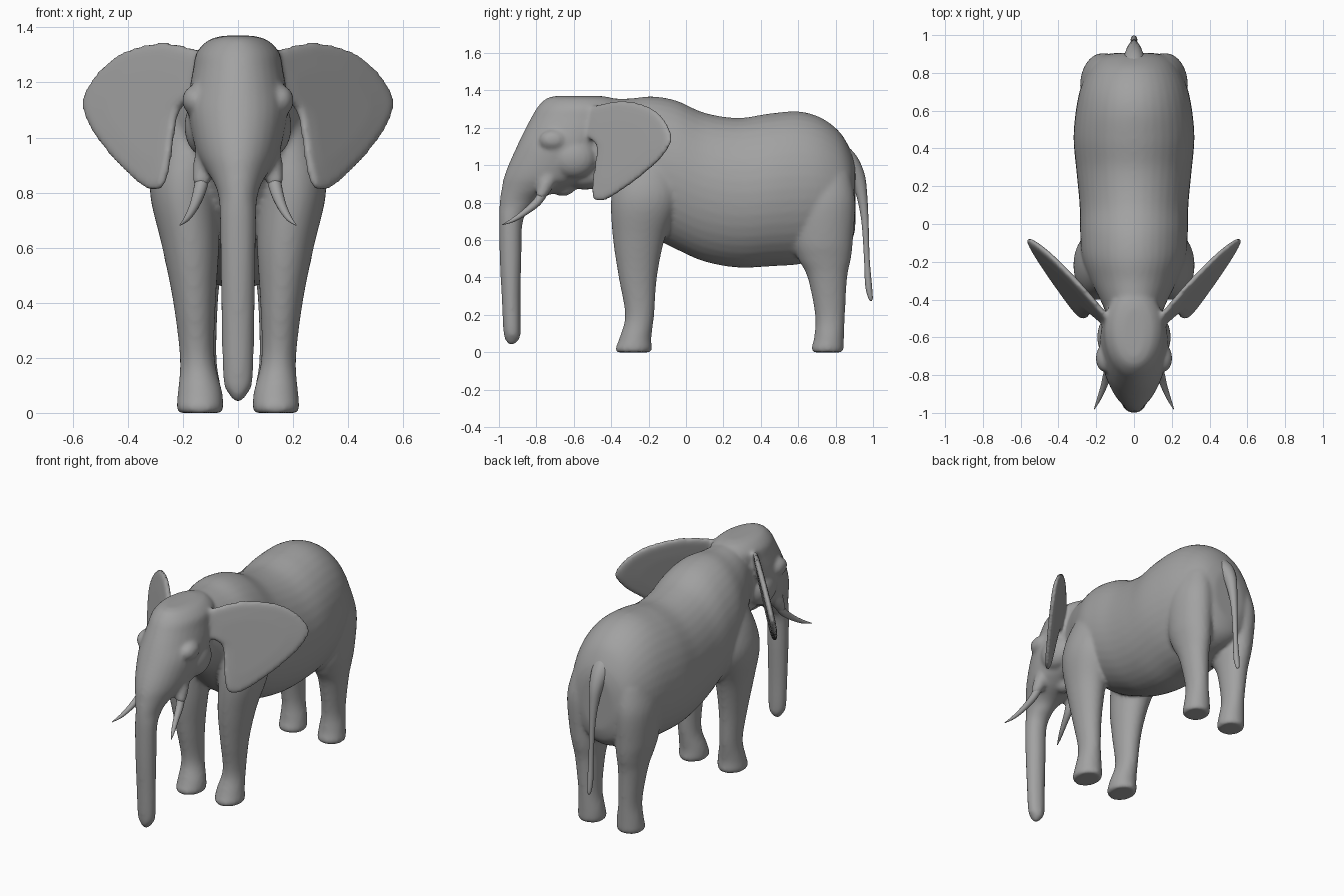
import bpy, bmesh, math
from mathutils import Vector, Matrix

cube = bpy.data.objects.get("Cube")
if cube:
    bpy.data.objects.remove(cube, do_unlink=True)

hide = bpy.data.materials.new("grey hide")
hide.use_nodes = True
GREY = (0.36, 0.36, 0.36, 1)
hide.diffuse_color = GREY
hide.node_tree.nodes["Principled BSDF"].inputs["Base Color"].default_value = GREY


def spline(rows, steps=5):
    """Smoothly resample rows of numbers."""
    pts = [Vector(r) for r in rows]
    pts = [pts[0]] + pts + [pts[-1]]
    out = []
    for a, b, c, d in zip(pts, pts[1:], pts[2:], pts[3:]):
        for i in range(steps):
            t = i / steps
            out.append(b + (c - a) * (t / 2) + (a * 2 - b * 5 + c * 4 - d) * (t * t / 2)
                       + (b * 3 - a - c * 3 + d) * (t ** 3 / 2))
    return out + [pts[-1]]


def skin(bm, rings):
    """Bridge closed rings of points and cap both ends."""
    loops = [[bm.verts.new(p) for p in ring] for ring in rings]
    n = len(loops[0])
    for a, b in zip(loops, loops[1:]):
        for i in range(n):
            j = (i + 1) % n
            bm.faces.new((a[i], a[j], b[j], b[i]))
    bm.faces.new(loops[0][::-1])
    bm.faces.new(loops[-1])


def circle(n=32):
    return [(math.cos(math.tau * i / n), math.sin(math.tau * i / n)) for i in range(n)]


def stack(bm, rows, side=1):
    """Loft of level slices: z, front y, back y, centre x, half width."""
    skin(bm, [[(side * (x + c * w), (f + b) / 2 + s * (b - f) / 2, z) for c, s in circle()]
              for z, f, b, x, w in spline(rows)])


def tube(bm, rows, side=1):
    """Round tube along a path: x, y, z, radius."""
    path = spline(rows)
    rings = []
    for i, p in enumerate(path):
        along = path[min(i + 1, len(path) - 1)].xyz - path[max(i - 1, 0)].xyz
        u = along.cross(Vector((1, 0, 0))).normalized()
        v = along.cross(u).normalized()
        ring = [p.xyz + (u * c + v * s) * p.w for c, s in circle(16)]
        rings.append([(side * q.x, q.y, q.z) for q in ring])
    skin(bm, rings)


def blob(bm, centre, size):
    bmesh.ops.create_uvsphere(bm, u_segments=24, v_segments=16, radius=1,
                              matrix=Matrix.LocRotScale(centre, None, size))


def finish(bm, name):
    bmesh.ops.recalc_face_normals(bm, faces=bm.faces)
    mesh = bpy.data.meshes.new(name)
    bm.to_mesh(mesh)
    bm.free()
    mesh.materials.append(hide)
    mesh.shade_smooth()
    ob = bpy.data.objects.new(name, mesh)
    bpy.context.collection.objects.link(ob)
    return ob


body = bmesh.new()

# Torso and neck: y, top, bottom, half width
torso = [(-.55, 1.33, .92, .12), (-.42, 1.355, .85, .17), (-.3, 1.357, .72, .23),
         (-.18, 1.368, .62, .275), (-.05, 1.345, .55, .285), (.1, 1.28, .485, .288),
         (.28, 1.253, .453, .305), (.45, 1.277, .46, .32), (.6, 1.288, .47, .308),
         (.72, 1.255, .5, .283), (.82, 1.18, .53, .24), (.88, 1.08, .58, .19),
         (.905, 1.0, .66, .11)]
skin(body, [[(c * w, y, (t + b) / 2 + s * (t - b) / 2) for c, s in circle(40)]
            for y, t, b, w in spline(torso)])

# Head and trunk
stack(body, [(1.37, -.7, -.45, 0, .05), (1.355, -.75, -.38, 0, .105), (1.31, -.795, -.33, 0, .15),
             (1.25, -.83, -.33, 0, .163), (1.18, -.867, -.35, 0, .175), (1.1, -.905, -.4, 0, .182),
             (1.0, -.95, -.45, 0, .165), (.93, -.975, -.5, 0, .145), (.88, -.985, -.62, 0, .115),
             (.83, -.993, -.76, 0, .085), (.78, -.998, -.82, 0, .07), (.7, -1, -.872, 0, .066),
             (.5, -.996, -.88, 0, .063), (.3, -.986, -.885, 0, .059), (.12, -.977, -.885, 0, .054),
             (.07, -.968, -.89, 0, .035), (.04, -.95, -.92, 0, .01)])

# Lower lip and jaw
blob(body, (0, -.66, .885), (.05, .07, .05))
blob(body, (0, -.54, .95), (.11, .15, .08))

# Ear outline, lying on a slanted plane
outline = [(.12, 1.31), (.2, 1.335), (.28, 1.346), (.4, 1.318), (.5, 1.245), (.562, 1.14),
           (.543, 1.05), (.48, .955), (.4, .87), (.33, .812), (.285, .812), (.262, .85),
           (.246, .93), (.234, 1.02), (.21, 1.11), (.13, 1.18)]
ear_rim = [Vector((x, 1.115 * x + .304 * z - 1.051, z)) for x, z in spline(outline + outline[:1], 3)[:-1]]
ear_mid = sum(ear_rim, Vector()) / len(ear_rim)
ear_normal = Vector((1.115, -1, .304)).normalized()
ear_layers = [(.6, -.02), (.9, -.017), (.985, -.011), (1.005, 0), (.985, .011), (.9, .017), (.6, .02)]

for side in (1, -1):
    # Front leg
    stack(body, [(0, -.37, -.19, .138, .078), (.02, -.378, -.182, .138, .085),
                 (.08, -.355, -.185, .138, .08), (.2, -.326, -.17, .148, .063),
                 (.4, -.36, -.155, .158, .077), (.6, -.39, -.115, .172, .103),
                 (.8, -.402, -.04, .195, .125), (.95, -.38, -.04, .18, .12),
                 (1.1, -.33, -.08, .15, .09)], side)
    # Hind leg
    stack(body, [(0, .68, .835, .138, .075), (.02, .67, .843, .138, .082),
                 (.08, .685, .845, .138, .078), (.2, .69, .85, .143, .065),
                 (.4, .65, .862, .153, .08), (.5, .6, .882, .158, .095),
                 (.6, .57, .893, .163, .11), (.8, .56, .905, .165, .12),
                 (.95, .6, .88, .15, .1)], side)
    # Brow, cheek and tusk sheath
    blob(body, (side * .155, -.71, 1.135), (.048, .075, .055))
    blob(body, (side * .12, -.6, 1.04), (.075, .12, .11))
    tube(body, [(.09, -.7, 1.0, .05), (.115, -.74, .92, .046), (.13, -.765, .86, .035),
                (.138, -.785, .825, .024)], side)
    # Ear
    skin(body, [[((q := ear_mid + (p - ear_mid) * k + ear_normal * d).x * side, q.y, q.z)
                 for p in ear_rim] for k, d in ear_layers])

# Fuse the flesh parts into one soft skin
body = finish(body, "body")
fuse = body.modifiers.new("fuse", 'REMESH')
fuse.mode = 'VOXEL'
fuse.voxel_size = .0115
fuse.use_smooth_shade = True
soften = body.modifiers.new("soften", 'SMOOTH')
soften.factor = .5
soften.iterations = 8

# Tusks
for side, name in ((1, "left_tusk"), (-1, "right_tusk")):
    tusk = bmesh.new()
    tube(tusk, [(.125, -.755, .87, .026), (.14, -.795, .805, .023), (.16, -.86, .75, .017),
                (.185, -.925, .707, .011), (.211, -.982, .682, .002)], side)
    finish(tusk, name)

# Tail
tail = bmesh.new()
tube(tail, [(0, .78, 1.08, .07), (0, .86, 1.02, .06), (0, .915, .94, .042), (0, .94, .84, .029),
            (0, .957, .7, .019), (0, .967, .5, .015), (0, .976, .36, .018), (0, .987, .29, .012),
            (0, .992, .275, .003)])
finish(tail, "tail")
